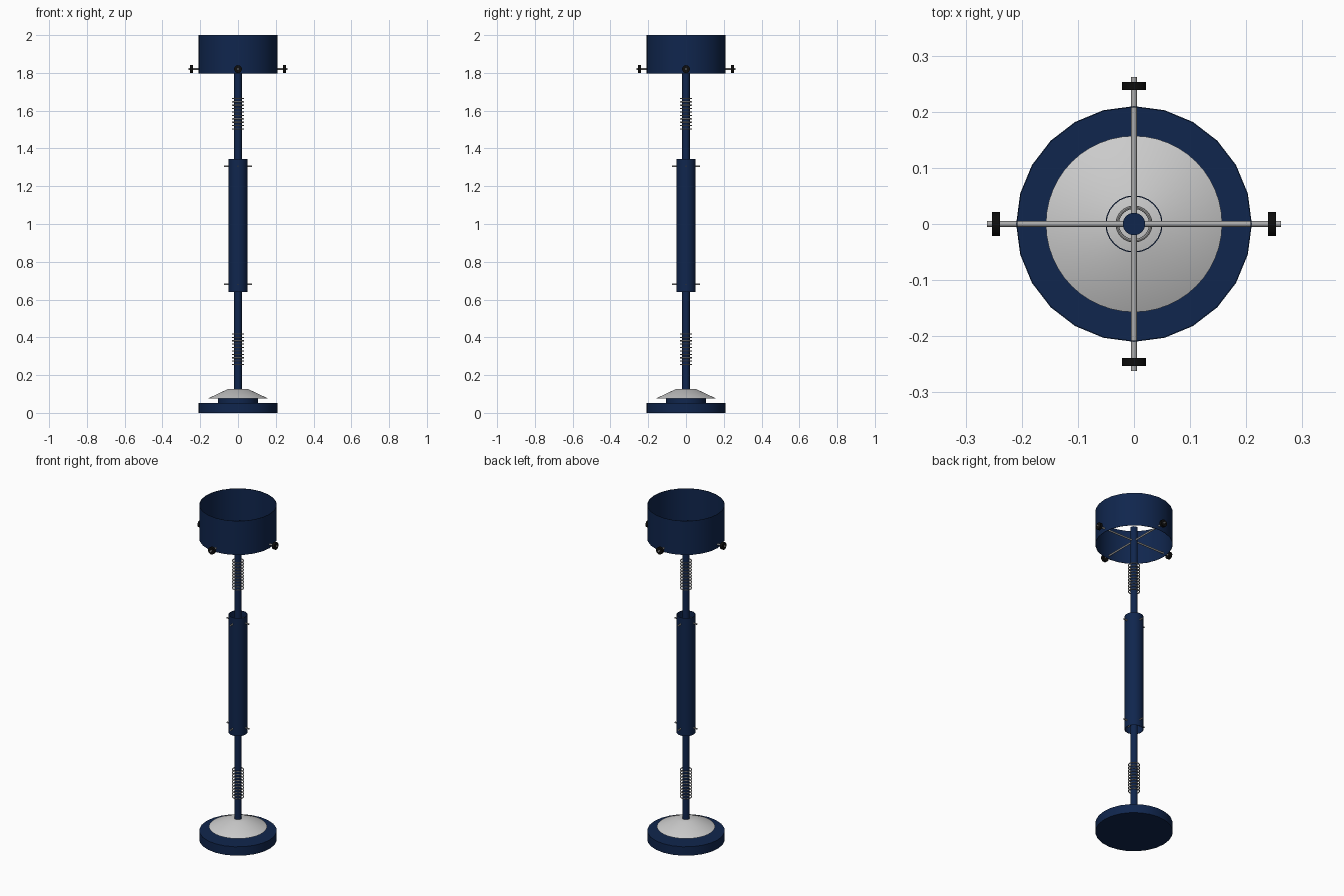
import bpy, bmesh, math
from mathutils import Vector

if "Cube" in bpy.data.objects:
    bpy.data.objects.remove(bpy.data.objects["Cube"])


def material(name, rgb):
    m = bpy.data.materials.new(name)
    m.use_nodes = True
    m.diffuse_color = (*rgb, 1)
    m.node_tree.nodes["Principled BSDF"].inputs["Base Color"].default_value = (*rgb, 1)
    return m


navy = material("navy paint", (0.005, 0.019, 0.075))
pale = material("pale grey metal", (0.6, 0.6, 0.6))
steel = material("steel", (0.42, 0.42, 0.42))
black = material("black rubber", (0.004, 0.004, 0.004))


def finish(obj, name, mat):
    obj.name = name
    obj.data.materials.append(mat)
    bpy.ops.object.shade_smooth_by_angle(angle=math.radians(35))
    return obj


def lathe(name, profile, mat, sides=24, closed=False):
    """Revolve (radius, z) points around the z axis; closed joins the ends."""
    bm = bmesh.new()
    pts = [bm.verts.new((r, 0, z)) for r, z in profile]
    edges = [bm.edges.new(pair) for pair in zip(pts, pts[1:])]
    if closed:
        edges.append(bm.edges.new((pts[-1], pts[0])))
    bmesh.ops.spin(bm, geom=pts + edges, cent=(0, 0, 0), axis=(0, 0, 1),
                   angle=math.tau, steps=sides)
    bmesh.ops.remove_doubles(bm, verts=bm.verts, dist=1e-5)
    bmesh.ops.recalc_face_normals(bm, faces=bm.faces)
    mesh = bpy.data.meshes.new(name)
    bm.to_mesh(mesh)
    bm.free()
    obj = bpy.data.objects.new(name, mesh)
    bpy.context.collection.objects.link(obj)
    bpy.ops.object.select_all(action="DESELECT")
    obj.select_set(True)
    bpy.context.view_layer.objects.active = obj
    return finish(obj, name, mat)


def solid(name, r0, z0, r1, z1, mat, sides=24):
    return lathe(name, [(0, z0), (r0, z0), (r1, z1), (0, z1)], mat, sides)


def pipe(name, r, wall, z0, z1, mat, sides=24):
    return lathe(name, [(r, z0), (r, z1), (r - wall, z1), (r - wall, z0)],
                 mat, sides, closed=True)


def rod(name, centre, axis, radius, length, mat, sides=12):
    turn = Vector(axis).to_track_quat("Z", "Y").to_euler()
    bpy.ops.mesh.primitive_cylinder_add(vertices=sides, radius=radius, depth=length,
                                        location=centre, rotation=turn)
    return finish(bpy.context.object, name, mat)


# Foot and pole
solid("base_disc", 0.21, 0, 0.21, 0.053, navy)
solid("base_collar", 0.105, 0.053, 0.105, 0.078, navy)
solid("base_cone", 0.157, 0.077, 0.052, 0.127, pale, 48)
solid("pole", 0.02, 0.12, 0.02, 1.9, navy)

# Middle sleeve and open drum
pipe("sleeve", 0.051, 0.002, 0.64, 1.345, navy)
pipe("drum", 0.21, 0.002, 1.797, 2.0, navy)

# Springs around the pole
for place, bottom in (("lower", 0.256), ("upper", 1.503)):
    for i in range(10):
        bpy.ops.mesh.primitive_torus_add(major_radius=0.03, minor_radius=0.003,
                                         major_segments=24, minor_segments=8,
                                         location=(0, 0, bottom + i * 0.018))
        finish(bpy.context.object, f"{place}_spring_coil", steel)

# Crossed rods: thin bolts through the sleeve, long ones through the drum
for label, axis in (("side", Vector((1, 0, 0))), ("front", Vector((0, 1, 0)))):
    for place, z in (("lower", 0.68), ("upper", 1.305)):
        rod(f"{place}_sleeve_bolt_{label}", (0, 0, z), axis, 0.004, 0.146, steel)
    rod(f"drum_rod_{label}", (0, 0, 1.82), axis, 0.005, 0.524, steel)
    for sign in (-1, 1):
        spot = axis * sign * 0.246 + Vector((0, 0, 1.82))
        rod(f"drum_knob_{label}", spot, axis, 0.021, 0.015, black, 16)
